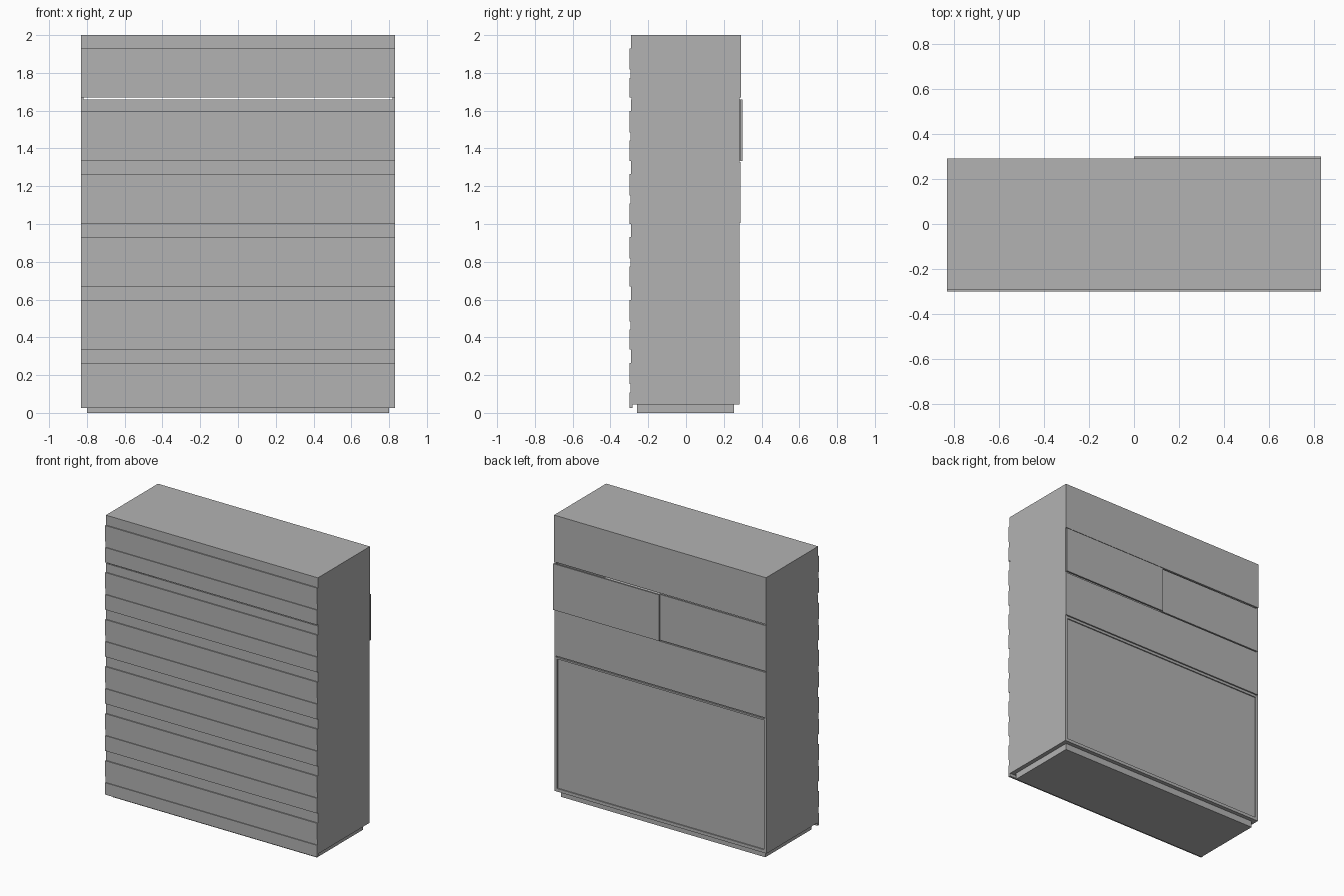
import bpy, bmesh

scene_cube = bpy.data.objects.get("Cube")
if scene_cube:
    bpy.data.objects.remove(scene_cube, do_unlink=True)

grey = bpy.data.materials.new("plain_grey")
grey.use_nodes = True
colour = (0.45, 0.45, 0.45, 1)
grey.diffuse_color = colour
grey.node_tree.nodes["Principled BSDF"].inputs["Base Color"].default_value = colour

W = 0.83          # half width
ROW = 0.333       # height of one panel row


def finish(name, bm):
    bmesh.ops.recalc_face_normals(bm, faces=bm.faces)
    mesh = bpy.data.meshes.new(name)
    bm.to_mesh(mesh)
    bm.free()
    mesh.materials.append(grey)
    ob = bpy.data.objects.new(name, mesh)
    bpy.context.collection.objects.link(ob)
    return ob


def box(name, x0, x1, y0, y1, z0, z1):
    bm = bmesh.new()
    bmesh.ops.create_cube(bm, size=1)
    for v in bm.verts:
        v.co.x = x1 if v.co.x > 0 else x0
        v.co.y = y1 if v.co.y > 0 else y0
        v.co.z = z1 if v.co.z > 0 else z0
    return finish(name, bm)


def extrude_profile(name, points, x0, x1):
    bm = bmesh.new()
    face = bm.faces.new([bm.verts.new((x0, y, z)) for y, z in points])
    out = bmesh.ops.extrude_face_region(bm, geom=[face])
    for v in out["geom"]:
        if isinstance(v, bmesh.types.BMVert):
            v.co.x = x1
    return finish(name, bm)


# Plinth and carcass
box("plinth", -0.8, 0.8, -0.26, 0.255, 0, 0.05)
box("carcass_bottom", -W, W, -0.285, 0.28, 0.045, 0.065)
box("carcass_top", -W, W, -0.29, 0.288, 1.985, 2)
for side, s in (("left", 1), ("right", -1)):
    x0, x1 = sorted((s * W, s * (W - 0.012)))
    box(side + "_side", x0, x1, -0.288, 0.284, 0.045, 2)
for i in (2, 3):
    z = 2 - i * ROW
    box(f"shelf_{i}", -W + 0.01, W - 0.01, -0.285, 0.278, z - 0.015, z + 0.015)

# Slatted front: each row steps in and out in four bands
bands = [(0, 0.07, -0.292), (0.07, 0.183, -0.3),
         (0.183, 0.226, -0.294), (0.226, ROW, -0.3)]
for row in range(6):
    top = 2 - row * ROW
    bottom = 0.025 if row == 5 else top - ROW
    if row == 0:
        bottom += 0.002
    if row == 1:
        top -= 0.008
    profile = [(-0.284, top)]
    for start, end, y in bands:
        z0 = min(top, 2 - row * ROW - start)
        z1 = max(bottom, 2 - row * ROW - end)
        profile += [(y, z0), (y, z1)]
    profile.append((-0.284, bottom))
    extrude_profile(f"front_panel_{row + 1}", profile, -W, W)

# Upper back: top panel, sliding doors and fixed panel
box("back_top_panel", -W, W, 0.276, 0.29, 1.669, 2)
box("back_fixed_panel", -W, W, 0.276, 0.288, 1.005, 1.327)
box("right_sliding_door", -W, 0.01, 0.276, 0.288, 1.335, 1.659)
box("left_sliding_door", 0, W, 0.289, 0.3, 1.333, 1.66)

# Lower back: frame around a recessed panel
for side, s in (("left", 1), ("right", -1)):
    x0, x1 = sorted((s * W, s * (W - 0.02)))
    box(side + "_frame_stile", x0, x1, 0.265, 0.284, 0.045, 0.995)
box("frame_bottom_rail", -W + 0.02, W - 0.02, 0.265, 0.284, 0.045, 0.067)
box("frame_top_rail", -W + 0.02, W - 0.02, 0.265, 0.284, 0.983, 0.995)
box("back_lower_panel", -W + 0.02, W - 0.02, 0.262, 0.276, 0.06, 0.99)
